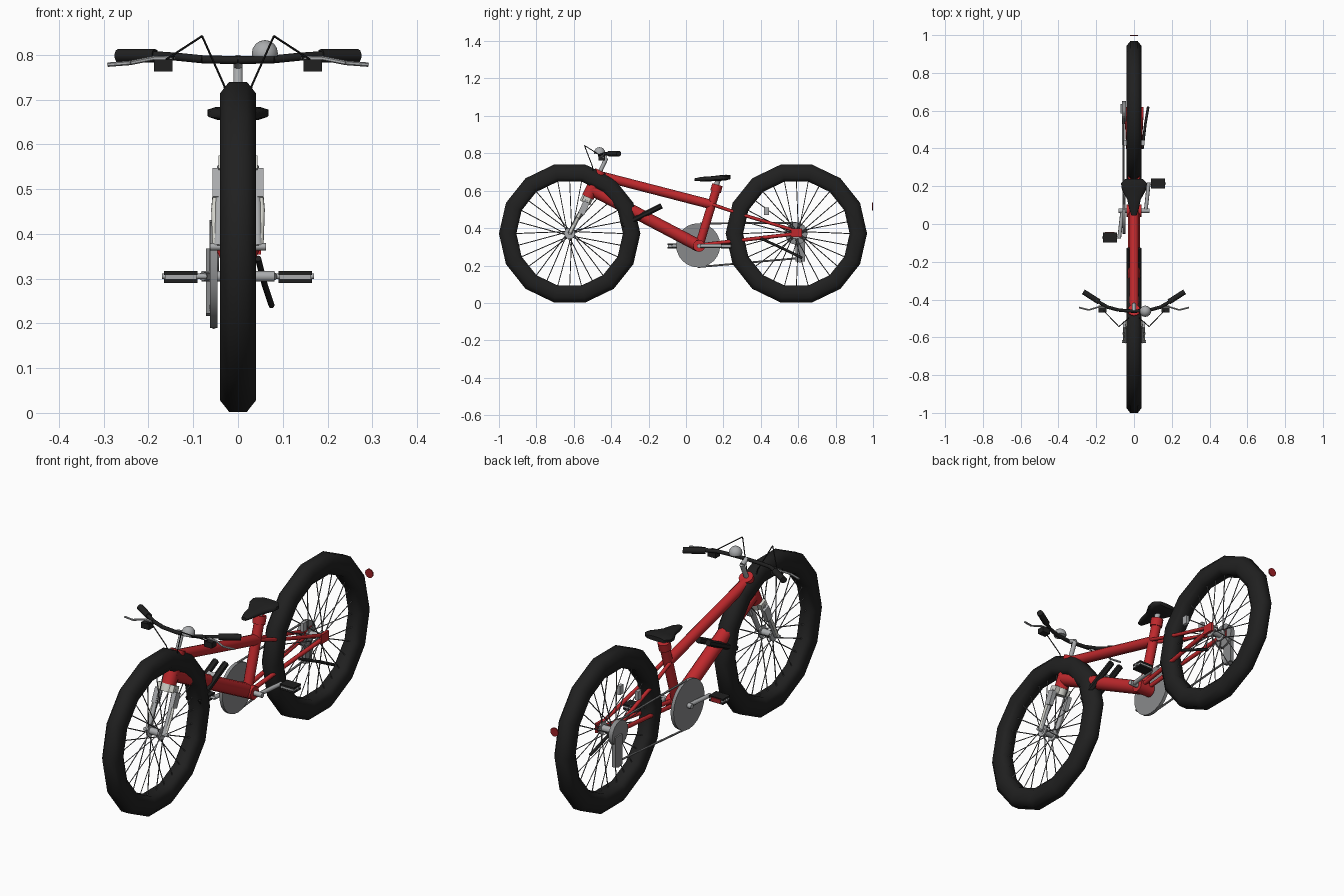
import bpy, bmesh, math
from mathutils import Vector, Matrix

if "Cube" in bpy.data.objects:
    bpy.data.objects.remove(bpy.data.objects["Cube"])

def material(name, rgb):
    m = bpy.data.materials.new(name)
    m.diffuse_color = (*rgb, 1)
    m.use_nodes = True
    m.node_tree.nodes["Principled BSDF"].inputs["Base Color"].default_value = m.diffuse_color
    return m

RUBBER = material("rubber_black", (0.0145, 0.0145, 0.0145))
RED = material("frame_red", (0.53, 0.022, 0.026))
SILVER = material("silver", (0.40, 0.41, 0.42))
PALE = material("pale_grey", (0.65, 0.65, 0.60))
GREY = material("gear_grey", (0.25, 0.255, 0.26))
SPOKE = material("spoke_grey", (0.16, 0.16, 0.165))
LENS = material("reflector_red", (0.35, 0.015, 0.02))

def finish(name, bm, mat, mirror=False):
    bmesh.ops.recalc_face_normals(bm, faces=bm.faces)
    me = bpy.data.meshes.new(name)
    bm.to_mesh(me)
    bm.free()
    me.materials.append(mat)
    ob = bpy.data.objects.new(name, me)
    bpy.context.collection.objects.link(ob)
    if mirror:
        ob.modifiers.new("mirror", 'MIRROR')
    return ob

def add_rod(bm, a, b, r, n=10, r2=None):
    a, b = Vector(a), Vector(b)
    d = b - a
    mat = Matrix.Translation((a + b) / 2) @ d.to_track_quat('Z', 'Y').to_matrix().to_4x4()
    bmesh.ops.create_cone(bm, cap_ends=True, segments=n, radius1=r,
                          radius2=r if r2 is None else r2, depth=d.length, matrix=mat)

def rod(name, pts, r, mat, n=10, mirror=False, r2=None):
    bm = bmesh.new()
    for a, b in zip(pts, pts[1:]):
        add_rod(bm, a, b, r, n, r2)
    return finish(name, bm, mat, mirror)

def box(name, c, size, mat, tilt=0, mirror=False):
    bm = bmesh.new()
    m = Matrix.Translation(c) @ Matrix.Rotation(tilt, 4, 'X') @ Matrix.Diagonal((*size, 1))
    bmesh.ops.create_cube(bm, size=1, matrix=m)
    return finish(name, bm, mat, mirror)

def loft(name, rings, mat, closed=False):
    bm = bmesh.new()
    vs = [[bm.verts.new(p) for p in ring] for ring in rings]
    pairs = list(zip(vs, vs[1:])) + ([(vs[-1], vs[0])] if closed else [])
    for a, b in pairs:
        for i in range(len(a)):
            j = (i + 1) % len(a)
            bm.faces.new((a[i], a[j], b[j], b[i]))
    if not closed:
        bm.faces.new(vs[0])
        bm.faces.new(vs[-1])
    return finish(name, bm, mat)

# Wheels: faceted tyre, hub and laced spokes
CZ, FY, RY = 0.371, -0.622, 0.59
SECTION = [(-.02, .378), (.02, .378), (.04, .352), (.04, .306),
           (.026, .285), (-.026, .285), (-.04, .306), (-.04, .352)]
soft = []
for label, cy in (("front", FY), ("rear", RY)):
    rings = []
    for k in range(14):
        t = 2 * math.pi * k / 14
        rings.append([(x, cy + r * math.cos(t), CZ + r * math.sin(t)) for x, r in SECTION])
    soft.append(loft(label + "_tyre", rings, RUBBER, closed=True))
    bm = bmesh.new()
    for k in range(28):
        t = 2 * math.pi * k / 28
        u = t + (0.5 if k % 4 < 2 else -0.5)
        x = 0.03 if k % 2 else -0.03
        add_rod(bm, (x, cy + .022 * math.cos(u), CZ + .022 * math.sin(u)),
                (0, cy + .288 * math.cos(t), CZ + .288 * math.sin(t)), .0025, 4)
    finish(label + "_spokes", bm, SPOKE)
    rod(label + "_hub", [(-.035, cy, CZ), (.035, cy, CZ)], .016, SILVER, 12)
    rod(label + "_hub_flange", [(.026, cy, CZ), (.034, cy, CZ)], .029, SILVER, 12, True)
rod("front_axle", [(-.063, FY, CZ), (.063, FY, CZ)], .008, SILVER, 8)
rod("rear_axle", [(-.05, RY, CZ), (.05, RY, CZ)], .008, SILVER, 8)

# Frame tubes
BB = (0, .07, .305)
rod("head_tube", [(0, -.455, .705), (0, -.525, .565)], .033, RED, 12)
rod("top_tube", [(0, -.46, .68), (0, .14, .525)], .025, RED, 12)
rod("down_tube", [(0, -.51, .61), BB], .033, RED, 12)
rod("seat_tube", [BB, (0, .16, .60)], .023, RED, 12)
rod("seat_clamp", [(0, .158, .595), (0, .168, .632)], .029, RED, 12)
rod("bottom_bracket", [(-.04, .07, .305), (.04, .07, .305)], .032, RED, 12)
rod("seat_stay", [(.016, .145, .525), (.026, .30, .472), (.041, RY, .385)], .009, RED, 8, True)
rod("chain_stay", [(.018, .08, .31), (.026, .30, .336), (.041, RY, .37)], .010, RED, 8, True)
box("dropout", (.045, RY, .376), (.012, .058, .045), RED, mirror=True)

# Saddle on its post
rod("seat_post", [(0, .16, .62), (0, .174, .665)], .014, SILVER)
rings = []
for y, w, top, bot in ((.045, .014, .666, .652), (.08, .026, .674, .650), (.13, .037, .677, .650),
                       (.18, .066, .683, .652), (.215, .071, .686, .655), (.237, .05, .683, .662)):
    mid, half = (top + bot) / 2, (top - bot) / 2
    rings.append([(w * math.cos(a), y, mid + half * math.copysign(abs(math.sin(a)) ** .6, math.sin(a)))
                  for a in (2 * math.pi * (k + .5) / 12 for k in range(12))])
soft.append(loft("saddle", rings, RUBBER))

# Fork: silver legs with pale outer strips, pale crown, brake blocks
rod("fork_steerer", [(0, -.522, .575), (0, -.54, .535)], .03, PALE, 12)
box("fork_crown", (0, -.532, .552), (.088, .04, .032), PALE, tilt=-.43)
rod("fork_leg", [(.036, -.53, .55), (.042, -.575, .46), (.044, FY, CZ)], .011, SILVER, 10, True)
rod("fork_strip", [(.048, -.55, .51), (.053, -.578, .455), (.05, FY, CZ)], .007, PALE, 8, True)
box("front_brake", (.046, -.546, .508), (.022, .035, .07), SILVER, tilt=-.43, mirror=True)
box("rear_brake", (.048, .43, .49), (.016, .028, .042), SILVER, mirror=True)

# Stem, handlebar, grips and controls
rod("stem", [(0, -.465, .69), (0, -.425, .775), (0, -.462, .79)], .011, SILVER)
rod("handlebar", [(0, -.462, .788), (.08, -.456, .79), (.14, -.44, .796), (.2, -.405, .80)],
    .009, RUBBER, 8, True)
rod("grip", [(.185, -.412, .798), (.268, -.359, .798)], .015, RUBBER, 10, True)
box("shifter", (.167, -.45, .776), (.042, .035, .027), RUBBER, mirror=True)
rod("brake_lever", [(.14, -.44, .793), (.19, -.44, .792), (.24, -.455, .782), (.291, -.442, .778)],
    .005, SILVER, 6, True)
rod("cable", [(.16, -.46, .79), (.08, -.543, .842), (.03, -.50, .73), (.02, -.49, .66)],
    .0025, RUBBER, 5, True)
bm = bmesh.new()
bmesh.ops.create_uvsphere(bm, u_segments=14, v_segments=8, radius=.03,
                          matrix=Matrix.Translation((.06, -.462, .803)))
bmesh.ops.bisect_plane(bm, geom=bm.verts[:] + bm.edges[:] + bm.faces[:], dist=1e-5,
                       plane_co=(0, 0, .796), plane_no=(0, 0, -1), clear_outer=True)
bmesh.ops.holes_fill(bm, edges=[e for e in bm.edges if e.is_boundary])
finish("bell", bm, SILVER)

# Twin-prong carrier clipped across the down tube
rod("carrier_prong", [(.026, -.34, .415), (.026, -.13, .52)], .015, RUBBER, 6, True)
box("carrier_bridge", (0, -.215, .477), (.056, .05, .022), SILVER, tilt=.46)

# Chainring, cranks and pedals
rod("chainring", [(-.062, .065, .308), (-.046, .065, .308)], .118, GREY, 24)
rod("crank_axle", [(-.082, .07, .305), (.082, .07, .305)], .012, SILVER)
for label, s, py in (("right", 1, .215), ("left", -1, -.072)):
    rod(label + "_crank", [(s * .062, .07, .305), (s * .078, py, .305)], .010, SILVER, 8)
    rod(label + "_pedal_axle", [(s * .07, py, .305), (s * .17, py, .305)], .006, SILVER, 8)
    for off in (-.009, .009):
        box(label + "_pedal_plate", (s * .128, py, .304 + off), (.074, .054, .009), RUBBER)
    box(label + "_pedal_core", (s * .128, py, .304), (.07, .05, .01), SILVER)
box("left_pedal_reflector", (-.128, -.044, .304), (.05, .005, .018), LENS)

# Rear sprocket, chain and gear arm
rod("sprocket", [(-.064, RY, CZ), (-.042, RY, CZ)], .06, GREY, 16)
rod("chain_upper", [(-.054, .075, .425), (-.054, RY, .428)], .005, GREY, 6)
rod("chain_lower", [(-.054, .065, .192), (-.06, .61, .24)], .005, GREY, 6)
box("gear_arm", (-.061, .61, .295), (.02, .05, .145), GREY)
rod("gear_pulley", [(-.071, .61, .24), (-.053, .61, .24)], .024, GREY, 10)

# Kickstand and rear reflector
rod("kickstand", [(.045, .40, .345), (.06, .53, .285), (.075, .62, .24)], .007, RUBBER, 8)
rod("reflector", [(0, .994, .515), (0, 1.0, .515)], .021, LENS, 12)

# Soft shading with crisp edges, rounder on the tyres and saddle
def shade(objs, degrees):
    bpy.ops.object.select_all(action='DESELECT')
    for ob in objs:
        ob.select_set(True)
    bpy.context.view_layer.objects.active = objs[0]
    bpy.ops.object.shade_smooth_by_angle(angle=math.radians(degrees))

shade([o for o in bpy.data.objects if o not in soft], 46)
shade(soft, 65)
